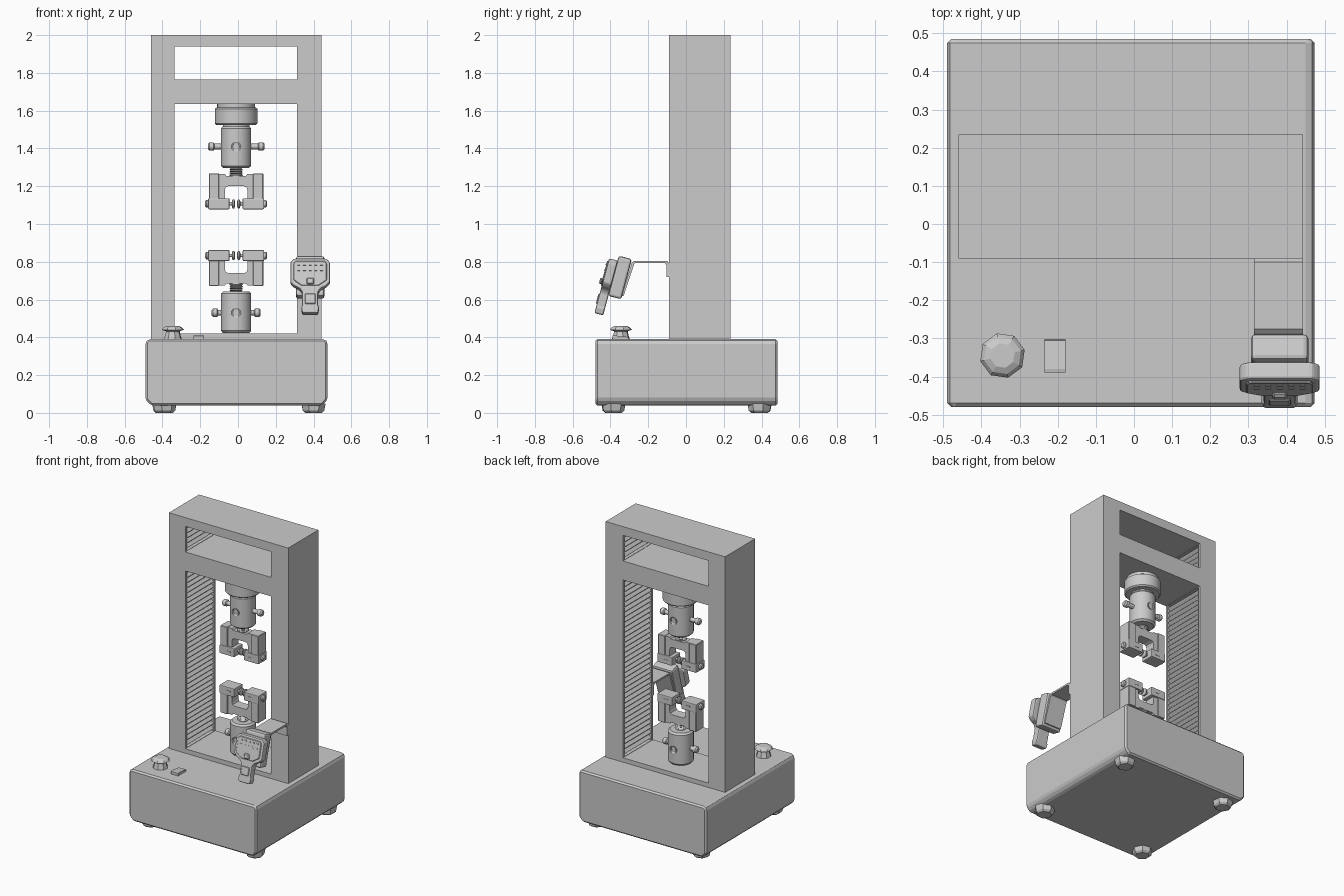
import bpy, bmesh
from math import radians, cos, sin, pi
from mathutils import Matrix, Vector

if "Cube" in bpy.data.objects:
    bpy.data.objects.remove(bpy.data.objects["Cube"])

CX, CY, ZM = -0.01, 0.07, 0.97   # grip axis and the height the grips mirror about


def finish(name, bm, mat=None, smooth=False, bevel=0, segs=1):
    bmesh.ops.recalc_face_normals(bm, faces=bm.faces)
    me = bpy.data.meshes.new(name)
    bm.to_mesh(me)
    bm.free()
    if mat:
        me.transform(mat)
        if mat.determinant() < 0:
            me.flip_normals()
    ob = bpy.data.objects.new(name, me)
    bpy.context.collection.objects.link(ob)
    if bevel:
        m = ob.modifiers.new("bevel", 'BEVEL')
        m.width, m.segments, m.limit_method = bevel, segs, 'ANGLE'
    if smooth:
        bpy.ops.object.select_all(action='DESELECT')
        ob.select_set(True)
        bpy.context.view_layer.objects.active = ob
        bpy.ops.object.shade_smooth_by_angle(angle=radians(35))
    return ob


def box(name, x, y, z, mat=None, bevel=0, segs=1):
    bm = bmesh.new()
    bmesh.ops.create_cube(bm, size=1)
    for v in bm.verts:
        for i, (a, b) in enumerate((x, y, z)):
            v.co[i] = a if v.co[i] < 0 else b
    return finish(name, bm, mat, bevel=bevel, segs=segs)


def prism(name, pts, lo, hi, axis='Y', mat=None, bevel=0, segs=1):
    """Extrude a 2D outline along an axis."""
    def place(p, t):
        return {'X': (t, p[0], p[1]), 'Y': (p[0], t, p[1]), 'Z': (p[0], p[1], t)}[axis]
    bm = bmesh.new()
    a = [bm.verts.new(place(p, lo)) for p in pts]
    b = [bm.verts.new(place(p, hi)) for p in pts]
    bm.faces.new(a)
    bm.faces.new(b)
    for i in range(len(pts)):
        j = (i + 1) % len(pts)
        bm.faces.new((a[i], a[j], b[j], b[i]))
    return finish(name, bm, mat, bevel=bevel, segs=segs)


def lathe(name, prof, n=32, mat=None, smooth=True):
    """Revolve (radius, height) points about z and cap both ends."""
    bm = bmesh.new()
    rings = [[bm.verts.new((r * cos(2 * pi * k / n), r * sin(2 * pi * k / n), z))
              for k in range(n)] for r, z in prof]
    for a, b in zip(rings, rings[1:]):
        for k in range(n):
            j = (k + 1) % n
            bm.faces.new((a[k], a[j], b[j], b[k]))
    bm.faces.new(rings[0])
    bm.faces.new(rings[-1])
    return finish(name, bm, mat, smooth=smooth)


def cut(ob, cutter):
    m = ob.modifiers.new("cut", 'BOOLEAN')
    m.operation, m.solver, m.object = 'DIFFERENCE', 'EXACT', cutter
    bpy.context.view_layer.objects.active = ob
    bpy.ops.object.modifier_apply(modifier=m.name)
    bpy.data.objects.remove(cutter)


# base cabinet: chamfered bottom, small chamfer on top
prism("base", [(-.46, .04), (.445, .04), (.474, .07), (.474, .375), (.46, .39),
               (-.475, .39), (-.49, .375), (-.49, .07)], -.48, .485, bevel=.012)

# feet: faceted pads
for i, (x, y) in enumerate([(-.39, -.385), (.4, -.385), (-.39, .39), (.4, .39)]):
    lathe(f"foot_{i}", [(.045, 0), (.058, .012), (.065, .05)], 7,
          Matrix.Translation((x, y, 0)) @ Matrix.Rotation(i * .7, 4, 'Z'), smooth=False)

# portal frame with two openings and slots in the inner column walls
frame = box("frame", (-.46, .443), (-.09, .235), (.385, 2.0))
openings = [(.42, 1.635), (1.765, 1.94)]
for z in openings:
    cut(frame, box("cutter", (-.335, .312), (-.3, .4), z))
for z0, z1 in openings:
    for x in ((-.36, -.33), (.307, .337)):
        cut(frame, box("cutter", x, (-.075, .22), (z0 + .002, z1 - .002)))

# pleated bellows in the slots
for k, (z0, z1) in enumerate(openings):
    n = round((z1 - z0) / .035)
    h = (z1 - z0 - .004) / n
    for side, wall, s in (("left", -.335, -1), ("right", .312, 1)):
        pts = [(wall + s * .024, z0 + .002)]
        for i in range(n):
            z = z0 + .002 + i * h
            pts += [(wall + s * .002, z + h / 2), (wall + s * .02, z + h)]
        pts.append((wall + s * .024, z1 - .002))
        prism(f"bellows_{side}_{k}", pts, -.075, .22)


def grip(tag, f, pin):
    """Grip hanging from the crosshead; f=-1 mirrors it to stand on the base."""
    M = Matrix.Translation((CX, CY, ZM)) @ Matrix.Diagonal((1, 1, f, 1)) @ Matrix.Translation((0, 0, -ZM))
    ax = Matrix.Rotation(pi / 2, 4, 'Y')
    # body and threaded stem
    lathe(f"{tag}_body", [(.068, 1.297), (.08, 1.308), (.08, 1.505), (.07, 1.517)], 40, M)
    thread = [(.028, 1.24)]
    for i in range(4):
        thread += [(.036, 1.26 + i * .01), (.029, 1.265 + i * .01)]
    lathe(f"{tag}_stem", thread + [(.03, 1.31)], 24, M)
    # cross pins
    P = M @ Matrix.Translation((0, 0, 1.41))
    lathe(f"{tag}_pin", [(.014, -pin), (.022, -pin + .008), (.022, -pin + .03), (.015, -pin + .035),
                         (.015, pin - .035), (.022, pin - .03), (.022, pin - .008), (.014, pin)], 20, P @ ax)
    for s in (-1, 1):
        lathe(f"{tag}_socket", [(.018, .07), (.018, .08), (.025, .084), (.025, .05)], 20,
              P @ Matrix.Rotation(s * pi / 2, 4, 'X'))
    # fork with rounded inner corners
    half = [(.06, 1.13), (.06, 1.18), (.055, 1.194), (.042, 1.2)]
    pts = [(-.095, 1.13)] + [(-x, z) for x, z in half] + half[::-1] + \
          [(.095, 1.13), (.095, 1.265), (.06, 1.265), (.052, 1.255),
           (-.052, 1.255), (-.06, 1.265), (-.095, 1.265)]
    prism(f"{tag}_fork", pts, -.035, .035, mat=M)
    # arms, jaws, screws and pads on both sides
    for side, s in (("left", -1), ("right", 1)):
        S = M @ Matrix.Diagonal((s, 1, 1, 1))
        box(f"{tag}_arm_{side}", (.09, .144), (-.042, .042), (1.13, 1.268), S, .003)
        box(f"{tag}_jaw_{side}", (.035, .148), (-.046, .046), (1.078, 1.136), S, .005, 2)
        for y in (-.048, .04):
            box(f"{tag}_jaw_slot_{side}", (.065, .1), (y, y + .008), (1.1, 1.11), S)
        J = S @ Matrix.Translation((0, 0, 1.107)) @ ax
        lathe(f"{tag}_screw_{side}", [(.009, .02), (.009, .145), (.02, .145), (.02, .158), (.013, .164)], 20, J)
        lathe(f"{tag}_pad_{side}", [(.015, .006), (.024, .01), (.024, .018), (.015, .022)], 20, J)


grip("upper_grip", 1, .15)
grip("lower_grip", -1, .13)

# load cell collar under the crosshead
lathe("load_cell", [(.07, 1.51), (.07, 1.525), (.105, 1.525), (.113, 1.533), (.113, 1.61), (.1, 1.618), (.1, 1.637)],
      40, Matrix.Translation((CX, CY, 0)))

# bent sheet bracket carrying the handset
prism("handset_bracket", [(-.088, .72), (-.088, .79), (-.1, .805), (-.275, .805), (-.287, .795), (-.34, .62),
                          (-.33, .62), (-.275, .786), (-.268, .793), (-.113, .793), (-.102, .78), (-.102, .72)],
      .315, .443, 'X')

# handset and its holder, leaning back
H = Matrix.Translation((.382, -.35, .715)) @ Matrix.Rotation(radians(-15), 4, 'X')
box("handset_holder", (-.075, .075), (-.036, .036), (-.108, .112), H, .012, 2)
out = [(.085, .085), (.105, .065), (.105, -.045), (.085, -.065), (.055, -.08), (.042, -.1),
       (.042, -.17), (.047, -.185), (.042, -.215)]
shell = out + [(-x, z) for x, z in out[::-1]]
prism("handset_body", shell, -.082, -.034, mat=H, bevel=.008, segs=2)
face = [(.078, .07), (.088, .055), (.088, -.035), (.045, -.065)]
prism("handset_panel", face + [(-x, z) for x, z in face[::-1]], -.088, -.08, mat=H, bevel=.003)
for i in range(5):
    for j, z in enumerate((.05, .02)):
        x = -.06 + i * .03
        box(f"handset_key_{i}_{j}", (x - .007, x + .007), (-.091, -.086), (z - .005, z + .005), H)
box("handset_dial", (-.02, .02), (-.1, -.086), (-.06, -.025), H, .006)
box("handset_tail_grip", (-.028, .028), (-.088, -.08), (-.165, -.11), H, .003)

# emergency stop: faceted mushroom on a stem
lathe("stop_button", [(.05, .385), (.038, .425), (.038, .432), (.06, .44), (.05, .452), (.033, .46)], 8,
      Matrix.Translation((-.345, -.345, 0)) @ Matrix.Rotation(.25, 4, 'Z'), smooth=False)

# wedge-shaped switch
prism("switch", [(-.39, .385), (-.39, .408), (-.38, .41), (-.305, .402), (-.302, .385)], -.235, -.18, 'X')
